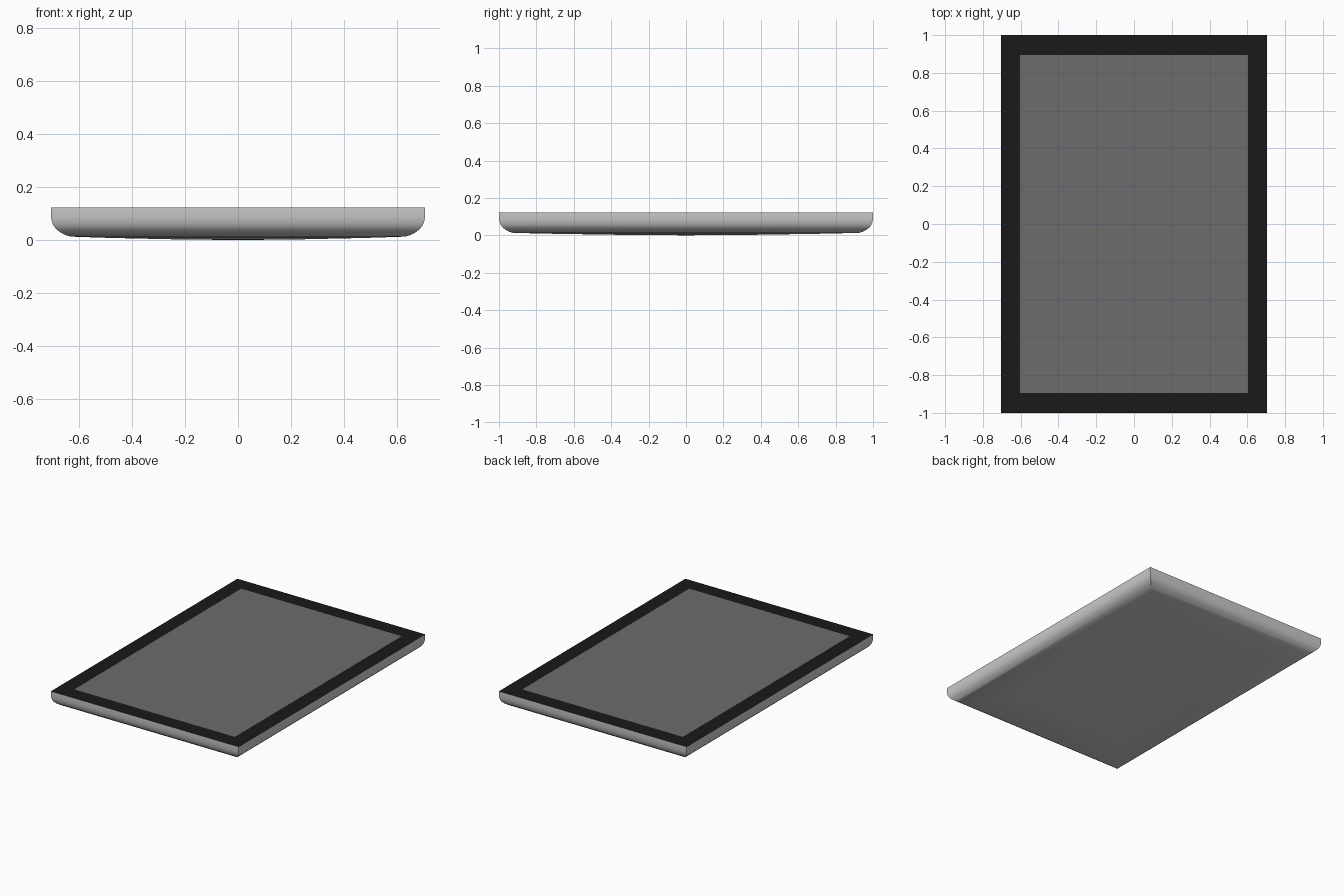
import bpy, bmesh

if "Cube" in bpy.data.objects:
    bpy.data.objects.remove(bpy.data.objects["Cube"])

W, L, TOP = 0.705, 1.0, 0.123


def material(name, v):
    m = bpy.data.materials.new(name)
    m.diffuse_color = (v, v, v, 1)
    m.use_nodes = True
    m.node_tree.nodes["Principled BSDF"].inputs["Base Color"].default_value = m.diffuse_color
    return m


def ring(bm, x, y, z):
    return [bm.verts.new((sx * x, sy * y, z))
            for sx, sy in ((-1, -1), (1, -1), (1, 1), (-1, 1))]


def bridge(bm, a, b):
    for i in range(4):
        j = (i + 1) % 4
        bm.faces.new((a[i], a[j], b[j], b[i]))


def finish(bm, name, mat=None):
    me = bpy.data.meshes.new(name)
    bm.to_mesh(me)
    bm.free()
    ob = bpy.data.objects.new(name, me)
    bpy.context.collection.objects.link(ob)
    if mat:
        me.materials.append(mat)
    bpy.context.view_layer.objects.active = ob
    ob.select_set(True)
    bpy.ops.object.shade_smooth_by_angle(angle=0.6)
    ob.select_set(False)
    return ob


# back shell: mitred rounded sides running into a slightly domed back
profile = [(0, TOP), (0, 0.09), (0.004, 0.07), (0.010, 0.054),
           (0.022, 0.040), (0.038, 0.028), (0.055, 0.019), (0.075, 0.013)]
bm = bmesh.new()
rings = [ring(bm, W - d, L - d, z) for d, z in profile]
rings += [ring(bm, 0.48, 0.70, 0.008), ring(bm, 0.25, 0.38, 0.003)]
for upper, lower in zip(rings, rings[1:]):
    bridge(bm, lower, upper)
centre = bm.verts.new((0, 0, 0))
for i in range(4):
    bm.faces.new((rings[-1][(i + 1) % 4], rings[-1][i], centre))
finish(bm, "back_shell")

# black frame around the display
bm = bmesh.new()
bridge(bm, ring(bm, W, L, TOP), ring(bm, 0.603, 0.895, TOP))
finish(bm, "bezel", material("black", 0.01))

# display
bm = bmesh.new()
bm.faces.new(ring(bm, 0.603, 0.895, TOP))
finish(bm, "screen", material("dark_grey", 0.15))
